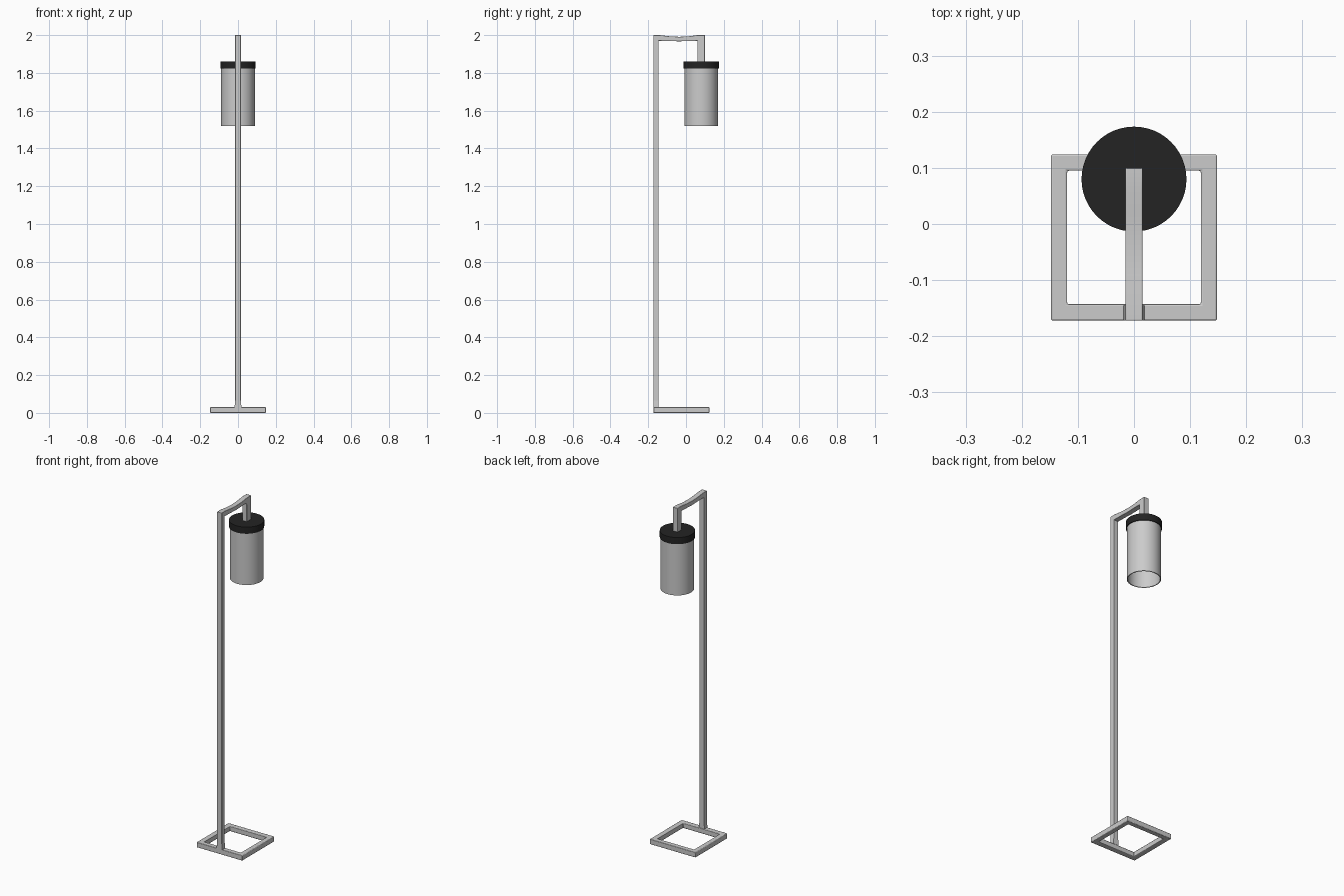
import bpy, bmesh, math

if "Cube" in bpy.data.objects:
    bpy.data.objects.remove(bpy.data.objects["Cube"])

def make_object(name, bm):
    bmesh.ops.recalc_face_normals(bm, faces=bm.faces[:])
    me = bpy.data.meshes.new(name)
    bm.to_mesh(me)
    bm.free()
    ob = bpy.data.objects.new(name, me)
    bpy.context.collection.objects.link(ob)
    return ob

def smooth(ob):
    bpy.ops.object.select_all(action='DESELECT')
    ob.select_set(True)
    bpy.context.view_layer.objects.active = ob
    bpy.ops.object.shade_smooth_by_angle(angle=math.radians(35))

def bevel(ob, width):
    m = ob.modifiers.new("edge_bevel", 'BEVEL')
    m.width = width
    m.segments = 2
    m.limit_method = 'ANGLE'
    m.angle_limit = math.radians(40)

def lathe(name, profile, cy, steps=48):
    """Spin a closed (radius, z) profile around a vertical axis at y = cy."""
    bm = bmesh.new()
    vs = [bm.verts.new((r, cy, z)) for r, z in profile]
    es = [bm.edges.new((vs[i], vs[(i + 1) % len(vs)])) for i in range(len(vs))]
    bmesh.ops.spin(bm, geom=vs + es, cent=(0, cy, 0), axis=(0, 0, 1),
                   angle=math.tau, steps=steps)
    bmesh.ops.remove_doubles(bm, verts=bm.verts[:], dist=1e-5)
    ob = make_object(name, bm)
    smooth(ob)
    return ob

CY = 0.08  # shade axis

# Square base frame
bm = bmesh.new()
rings = []
for x, y0, y1 in ((0.148, -0.172, 0.124), (0.119, -0.143, 0.095)):
    rings.append([[bm.verts.new((sx, sy, z)) for sx, sy in
                   ((-x, y0), (x, y0), (x, y1), (-x, y1))] for z in (0, 0.03)])
(ob_, ot), (ib, it) = rings
for a, b in ((ob_, ot), (ot, it), (it, ib), (ib, ob_)):
    for i in range(4):
        j = (i + 1) % 4
        bm.faces.new((a[i], a[j], b[j], b[i]))
base = make_object("base_frame", bm)
bevel(base, 0.003)
smooth(base)

# Post, slightly sagging arm and drop stub as one side profile
profile = [(-0.172, 0.01), (-0.172, 2.0), (-0.14, 2.0), (-0.09, 1.994),
           (-0.036, 1.991), (0.018, 1.994), (0.062, 2.0), (0.1, 2.0),
           (0.1, 1.855), (0.06, 1.855), (0.06, 1.97), (0.018, 1.969),
           (-0.036, 1.967), (-0.09, 1.969), (-0.145, 1.97), (-0.145, 0.01)]
W = 0.015
bm = bmesh.new()
sides = [[bm.verts.new((x, y, z)) for y, z in profile] for x in (-W, W)]
for s in sides:
    bm.faces.new(s)
n = len(profile)
for i in range(n):
    j = (i + 1) % n
    bm.faces.new((sides[0][i], sides[0][j], sides[1][j], sides[1][i]))
post = make_object("post_and_arm", bm)
bevel(post, 0.0015)
smooth(post)

# Tapered collar where the post meets the base
bm = bmesh.new()
bmesh.ops.create_cube(bm, size=1)
for v in bm.verts:
    top = v.co.z > 0
    v.co.x *= 0.03 if top else 0.037
    v.co.y = -0.1585 + v.co.y * 0.027
    v.co.z = 0.065 if top else 0.028
make_object("post_collar", bm)

# Open-bottomed tube shade
lathe("lamp_shade", [(0.089, 1.52), (0.089, 1.83), (0.084, 1.83), (0.084, 1.52)], CY)

# Dark cap disc
cap = lathe("shade_cap", [(0, 1.822), (0.0935, 1.822), (0.0935, 1.861), (0, 1.861)], CY)
mat = bpy.data.materials.new("black")
mat.diffuse_color = (0.017, 0.017, 0.017, 1)
mat.use_nodes = True
mat.node_tree.nodes["Principled BSDF"].inputs["Base Color"].default_value = mat.diffuse_color
cap.data.materials.append(mat)
